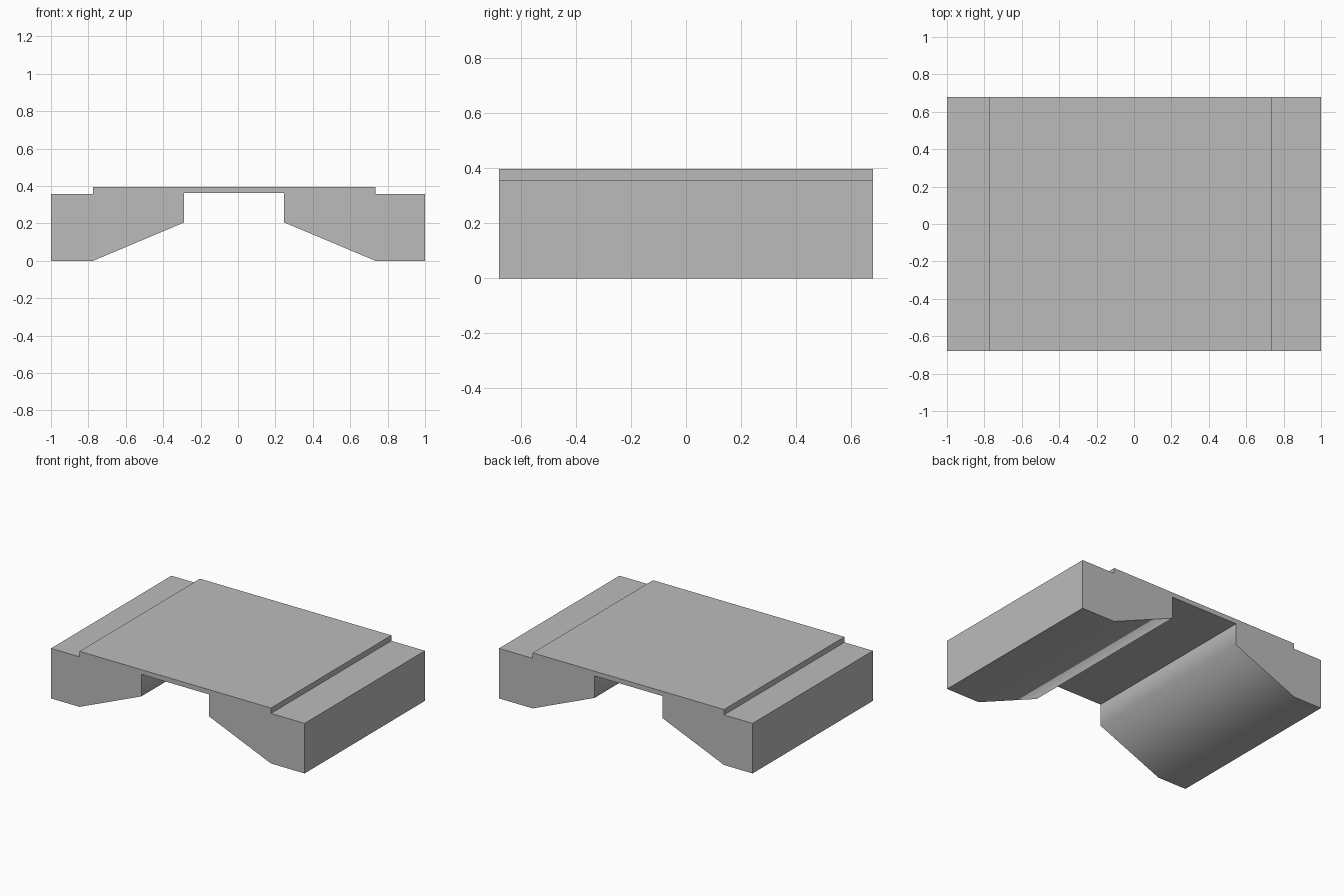
import bpy
import bmesh
from math import radians

cube = bpy.data.objects.get("Cube")
if cube:
    bpy.data.objects.remove(cube, do_unlink=True)

HALF_DEPTH = 0.678

# Single grey material
grey = bpy.data.materials.new("plain grey")
grey.use_nodes = True
colour = (0.5, 0.5, 0.5, 1)
grey.diffuse_color = colour
grey.node_tree.nodes["Principled BSDF"].inputs["Base Color"].default_value = colour

# Bridge cross-section: raised deck, stepped ends, sloped abutments
profile = [
    (-1, 0), (-0.775, 0), (-0.288, 0.205), (-0.288, 0.362),
    (0.247, 0.362), (0.247, 0.205), (0.735, 0), (1, 0),
    (1, 0.357), (0.735, 0.357), (0.735, 0.396),
    (-0.775, 0.396), (-0.775, 0.357), (-1, 0.357),
]

# Extrude the section along the depth
bm = bmesh.new()
section = bm.faces.new([bm.verts.new((x, -HALF_DEPTH, z)) for x, z in profile])
result = bmesh.ops.extrude_face_region(bm, geom=[section], use_keep_orig=True)
moved = [v for v in result["geom"] if isinstance(v, bmesh.types.BMVert)]
bmesh.ops.translate(bm, verts=moved, vec=(0, 2 * HALF_DEPTH, 0))
bmesh.ops.recalc_face_normals(bm, faces=bm.faces)
mesh = bpy.data.meshes.new("bridge_deck")
bm.to_mesh(mesh)
bm.free()
mesh.materials.append(grey)

bridge = bpy.data.objects.new("bridge_deck", mesh)
bpy.context.collection.objects.link(bridge)

# Soften the abutment slopes, keep square corners crisp
bpy.context.view_layer.objects.active = bridge
bridge.select_set(True)
bpy.ops.object.shade_smooth_by_angle(angle=radians(70))
